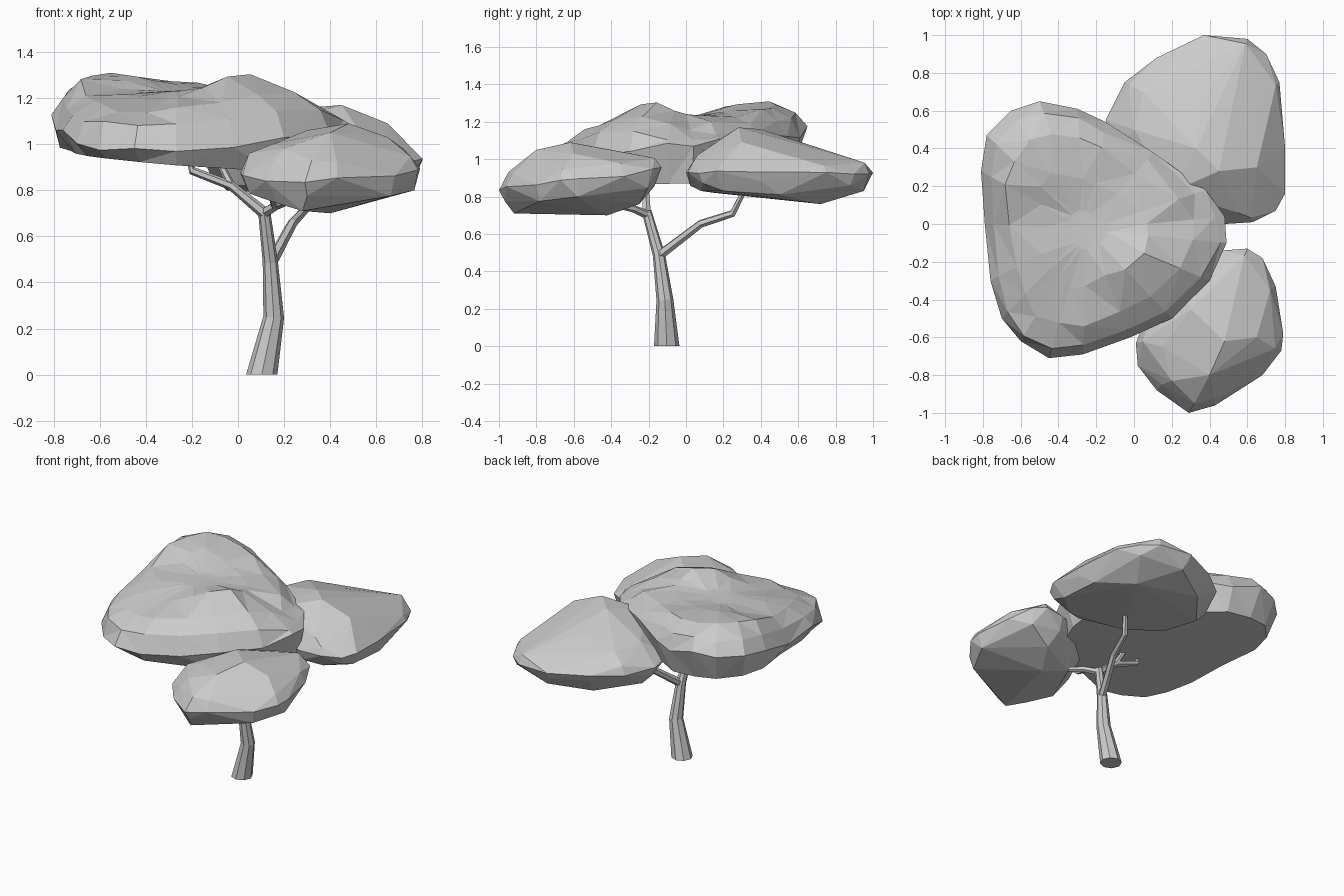
import bpy, bmesh, math, random
from mathutils import Vector

random.seed(4)


def finish(bm, name):
    bmesh.ops.recalc_face_normals(bm, faces=bm.faces[:])
    mesh = bpy.data.meshes.new(name)
    bm.to_mesh(mesh)
    bm.free()
    obj = bpy.data.objects.new(name, mesh)
    bpy.context.collection.objects.link(obj)


def skin(bm, rings):
    """Bridge rings of equal length with quads and cap both ends."""
    n = len(rings[0])
    for a, b in zip(rings, rings[1:]):
        for i in range(n):
            bm.faces.new((a[i], a[(i + 1) % n], b[(i + 1) % n], b[i]))
    bm.faces.new(rings[0][::-1])
    bm.faces.new(rings[-1])


def limb(name, points, radii, sides=6, flat_base=False):
    """Faceted tapering tube through a few points."""
    bm = bmesh.new()
    pts = [Vector(p) for p in points]
    up = Vector((0, 0, 1))
    rings = []
    for i, p in enumerate(pts):
        d = pts[min(i + 1, len(pts) - 1)] - pts[max(i - 1, 0)]
        q = up.rotation_difference(up if flat_base and i == 0 else d)
        angles = [2 * math.pi * k / sides for k in range(sides)]
        rings.append([bm.verts.new(p + q @ Vector((math.cos(a), math.sin(a), 0)) * radii[i])
                      for a in angles])
    skin(bm, rings)
    finish(bm, name)


def height(samples, x, y):
    """Blend sampled heights by inverse distance."""
    w = [1 / (((x - s[0]) ** 2 + (y - s[1]) ** 2) ** 1.5 + 1e-3) for s in samples]
    return sum(a * s[2] for a, s in zip(w, samples)) / sum(w)


def plane(p, x, y):
    return p[0] + p[1] * x + p[2] * y


def middle(outline):
    n = len(outline)
    return sum(p[0] for p in outline) / n, sum(p[1] for p in outline) / n


def lofted_canopy(name, outline, rim, bottom, tops):
    """Leaf mass with dips: plan outline, flat underside, sampled top surface."""
    bm = bmesh.new()
    cx, cy = middle(outline)
    rings = []
    for s, t in [(0.5, -1), (0.91, -0.95), (1, 0), (0.93, 0.6), (0.75, 0.95), (0.45, 1), (0.15, 1)]:
        ring = []
        for ox, oy in outline:
            j = random.uniform(-0.03, 0.03) if 0.4 < s < 1 else 0
            x, y = cx + (ox - cx) * (s + j), cy + (oy - cy) * (s + j)
            r = plane(rim, x, y) + random.uniform(-0.03, 0.03) * (s > 0.9)
            goal = height(tops, x, y) if t >= 0 else plane(bottom, x, y)
            ring.append(bm.verts.new((x, y, r + (goal - r) * abs(t))))
        rings.append(ring)
    skin(bm, rings)
    bmesh.ops.triangulate(bm, faces=bm.faces[:])
    finish(bm, name)


def hull_canopy(name, outline, rim, shoulders, tops, lows):
    """Leaf mass as a faceted hull around rim, shoulder, top and underside points."""
    bm = bmesh.new()
    cx, cy = middle(outline)
    for i, (ox, oy) in enumerate(outline):
        for k, (s, dz) in enumerate([(1, 0)] + shoulders):
            if k and (i + k) % 2:      # shoulders only at every other rim point
                continue
            x, y = cx + (ox - cx) * s, cy + (oy - cy) * s
            bm.verts.new((x, y, plane(rim, x, y) + dz + random.uniform(-0.015, 0.015)))
    for p in tops + lows:
        bm.verts.new(p)
    hull = bmesh.ops.convex_hull(bm, input=bm.verts[:])
    inside = set(hull["geom_interior"] + hull["geom_unused"])
    bmesh.ops.delete(bm, geom=[v for v in inside if isinstance(v, bmesh.types.BMVert)],
                     context='VERTS')
    finish(bm, name)


# Trunk and branches
limb("trunk", [(0.103, -0.103, 0), (0.155, -0.113, 0.25), (0.14, -0.145, 0.49),
               (0.112, -0.21, 0.72)], [0.068, 0.045, 0.033, 0.026], 8, True)
limb("back_branch", [(0.14, -0.15, 0.48), (0.235, 0.08, 0.655), (0.285, 0.25, 0.71),
                     (0.34, 0.32, 0.85)], [0.027, 0.022, 0.02, 0.015])
limb("left_branch", [(0.115, -0.21, 0.70), (-0.03, -0.215, 0.82), (-0.2, -0.215, 0.885),
                     (-0.21, -0.215, 0.94)], [0.026, 0.02, 0.018, 0.014])
limb("left_twig", [(-0.03, -0.215, 0.82), (-0.06, -0.2, 0.88), (-0.09, -0.18, 0.94)],
     [0.018, 0.016, 0.012])
limb("front_branch", [(0.11, -0.2, 0.70), (0.17, -0.28, 0.735), (0.24, -0.4, 0.76)],
     [0.024, 0.02, 0.015])
limb("front_twig", [(0.16, -0.27, 0.73), (0.15, -0.37, 0.76), (0.17, -0.45, 0.82)],
     [0.016, 0.014, 0.01])

# Large upper canopy
lofted_canopy(
    "large_canopy",
    [(-0.81, 0.28), (-0.78, 0.47), (-0.65, 0.6), (-0.5, 0.65), (-0.3, 0.61), (-0.15, 0.54),
     (0.1, 0.38), (0.38, 0.18), (0.48, 0.04), (0.49, -0.1), (0.4, -0.3), (0.2, -0.5),
     (-0.02, -0.6), (-0.27, -0.69), (-0.45, -0.71), (-0.6, -0.62), (-0.7, -0.5),
     (-0.76, -0.3), (-0.79, 0)],
    (1.07, 0, 0.12), (0.9, -0.09, 0.03),
    [(0.05, -0.22, 1.33), (-0.55, 0.4, 1.33), (-0.3, 0.45, 1.28), (-0.5, -0.05, 1.22),
     (-0.25, 0, 1.23), (0.25, -0.1, 1.22), (-0.45, -0.5, 1.14), (0, -0.45, 1.18),
     (0.1, 0.2, 1.23), (-0.66, 0.35, 1.3), (-0.68, -0.2, 1.19), (0.4, 0, 1.12)])

# Back right canopy
hull_canopy(
    "back_canopy",
    [(0.37, 1.0), (0.6, 0.98), (0.7, 0.9), (0.77, 0.75), (0.8, 0.4), (0.8, 0.16),
     (0.75, 0.07), (0.63, 0.01), (0.48, 0), (0.25, 0.05), (0.02, 0.22), (-0.13, 0.4),
     (-0.15, 0.55), (-0.05, 0.75), (0.12, 0.88)],
    (0.93, 0, 0), [(0.95, 0.04), (0.95, -0.06)],
    [(0.45, 0.28, 1.17), (0.33, 0.4, 1.16), (0.35, 0.65, 1.08), (0.5, 0.9, 0.98),
     (0.65, 0.3, 1.09), (0.55, 0.06, 1.02), (0.68, 0.7, 1.0), (0.05, 0.7, 1.04),
     (0, 0.5, 1.06), (0.2, 0.17, 1.1)],
    [(0.6, 0.08, 0.83), (0.2, 0.15, 0.82), (0, 0.3, 0.82), (-0.05, 0.55, 0.8),
     (0.15, 0.8, 0.79), (0.4, 0.95, 0.83), (0.58, 0.72, 0.76), (0.74, 0.5, 0.81),
     (0.74, 0.2, 0.83)])

# Front right canopy
hull_canopy(
    "front_canopy",
    [(0.29, -1.0), (0.43, -0.96), (0.68, -0.8), (0.78, -0.67), (0.79, -0.58), (0.75, -0.33),
     (0.68, -0.18), (0.6, -0.13), (0.47, -0.14), (0.28, -0.21), (0.1, -0.4), (0.01, -0.63),
     (0.02, -0.75), (0.12, -0.88)],
    (0.96, 0, 0.12), [(0.91, 0.07), (0.93, -0.08)],
    [(0.48, -0.62, 1.09), (0.3, -0.45, 1.06), (0.55, -0.3, 1.02), (0.65, -0.6, 1.03),
     (0.15, -0.65, 1.0), (0.4, -0.8, 1.05), (0.2, -0.83, 0.98), (0.32, -0.95, 0.93)],
    [(0.28, -0.92, 0.71), (0.4, -0.42, 0.7), (0.18, -0.85, 0.74), (0.15, -0.55, 0.75),
     (0.6, -0.4, 0.78), (0.55, -0.75, 0.77), (0.5, -0.25, 0.76), (0.23, -0.37, 0.74),
     (0.74, -0.6, 0.84)])
